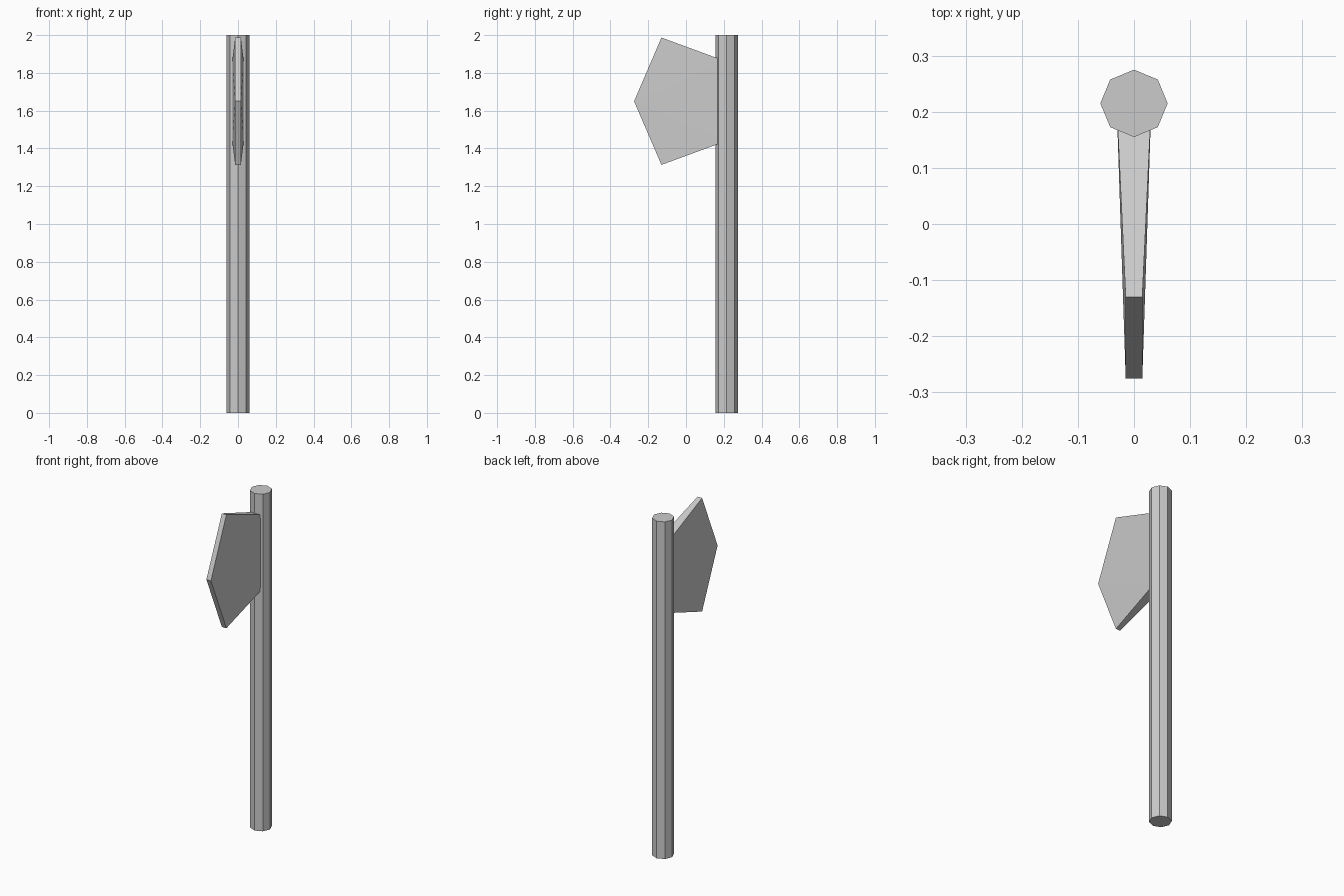
import bpy, bmesh

if "Cube" in bpy.data.objects:
    bpy.data.objects.remove(bpy.data.objects["Cube"])

POLE_Y = 0.215

# Octagonal pole
bpy.ops.mesh.primitive_cylinder_add(vertices=8, radius=0.06, depth=2,
                                    location=(0, POLE_Y, 1))
bpy.context.object.name = "pole"

# Five-sided blade: (y, height from middle, half thickness), thinning to the edge
MID_Z = 1.65
profile = [(POLE_Y, 0.21, 0.031), (-0.13, 0.337, 0.0148), (-0.275, 0, 0.0148),
           (-0.13, -0.337, 0.0148), (POLE_Y, -0.21, 0.031)]

bm = bmesh.new()
for y, dz, half in profile:
    for side in (-1, 1):
        bm.verts.new((side * half, y, MID_Z + dz))
bmesh.ops.convex_hull(bm, input=bm.verts)
bmesh.ops.recalc_face_normals(bm, faces=bm.faces)

mesh = bpy.data.meshes.new("blade")
bm.to_mesh(mesh)
bm.free()
bpy.context.collection.objects.link(bpy.data.objects.new("blade", mesh))
